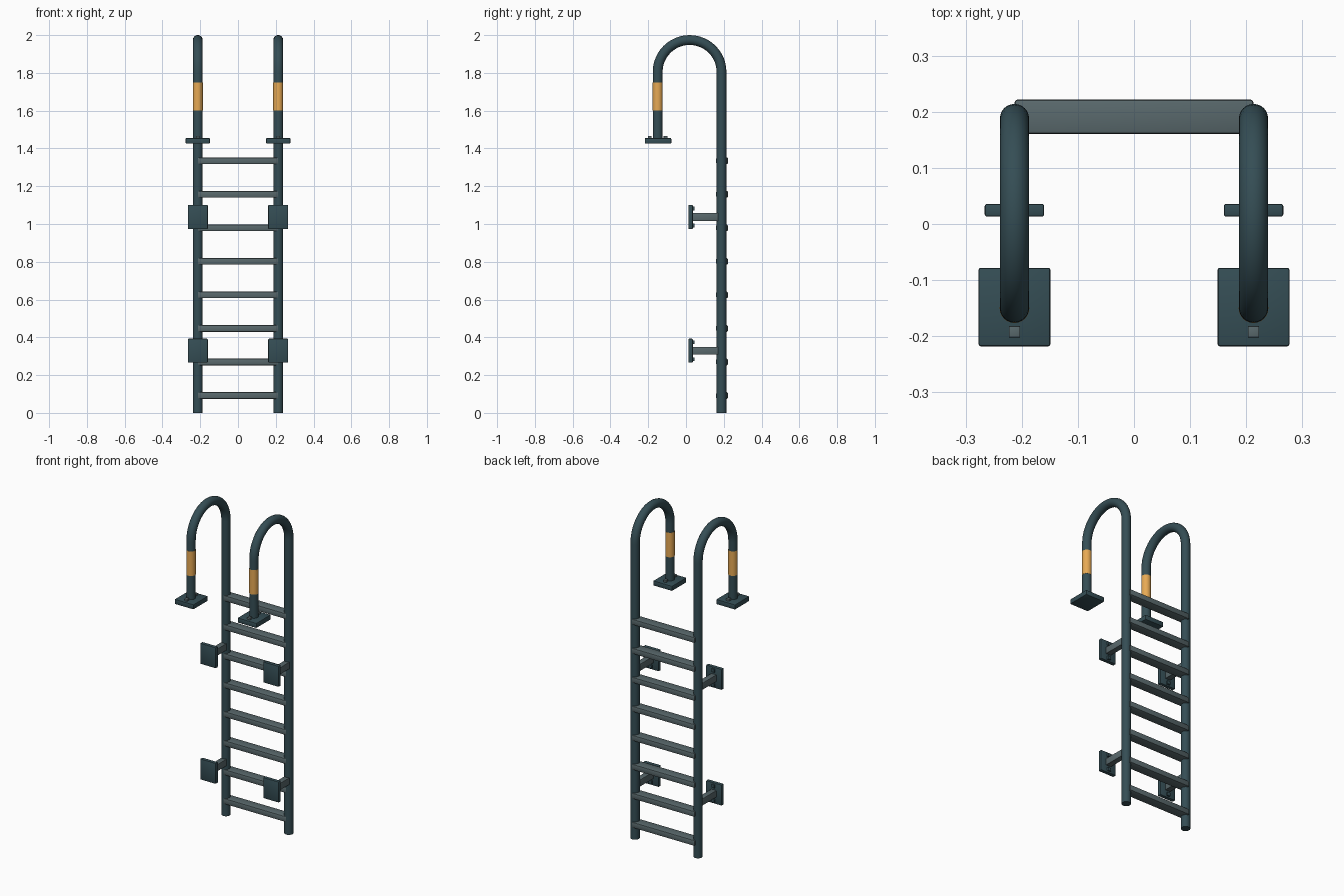
import bpy, bmesh, math
from mathutils import Vector

if "Cube" in bpy.data.objects:
    bpy.data.objects.remove(bpy.data.objects["Cube"])

RAIL_X, RAIL_Y, LEG_Y, R = 0.213, 0.188, -0.15, 0.026


def material(name, rgb):
    m = bpy.data.materials.new(name)
    m.diffuse_color = (*rgb, 1)
    m.use_nodes = True
    m.node_tree.nodes["Principled BSDF"].inputs["Base Color"].default_value = m.diffuse_color
    return m


TEAL = material("dark_teal", (0.035, 0.075, 0.09))
GREY = material("steel_grey", (0.10, 0.14, 0.15))
AMBER = material("amber", (0.8, 0.4, 0.09))


def finish(name, bm, mat, smooth=False):
    bmesh.ops.recalc_face_normals(bm, faces=bm.faces)
    me = bpy.data.meshes.new(name)
    bm.to_mesh(me)
    bm.free()
    me.materials.append(mat)
    ob = bpy.data.objects.new(name, me)
    bpy.context.collection.objects.link(ob)
    if smooth:
        bpy.ops.object.select_all(action='DESELECT')
        ob.select_set(True)
        bpy.context.view_layer.objects.active = ob
        bpy.ops.object.shade_smooth_by_angle(angle=math.radians(40))
    return ob


def box(name, center, size, mat, bevel=0.0):
    bm = bmesh.new()
    bmesh.ops.create_cube(bm, size=1)
    for v in bm.verts:
        v.co = Vector([c + s * k for c, s, k in zip(center, size, v.co)])
    if bevel:
        bmesh.ops.bevel(bm, geom=bm.edges[:], offset=bevel, segments=2,
                        profile=0.5, affect='EDGES')
    return finish(name, bm, mat, smooth=bool(bevel))


def tube(name, x, path, radius, mat, sides=24):
    """Sweep a circle along a (y, z) path at constant x."""
    bm = bmesh.new()
    rings = []
    for i, p in enumerate(path):
        a, b = path[max(i - 1, 0)], path[min(i + 1, len(path) - 1)]
        t = Vector((b[0] - a[0], b[1] - a[1])).normalized()
        ring = []
        for k in range(sides):
            ang = 2 * math.pi * k / sides
            u, w = radius * math.cos(ang), radius * math.sin(ang)
            ring.append(bm.verts.new((x + u, p[0] - t.y * w, p[1] + t.x * w)))
        rings.append(ring)
    for r0, r1 in zip(rings, rings[1:]):
        for k in range(sides):
            n = (k + 1) % sides
            bm.faces.new((r0[k], r0[n], r1[n], r1[k]))
    bm.faces.new(rings[0])
    bm.faces.new(rings[-1])
    return finish(name, bm, mat, smooth=True)


# Side rail path: straight post, half-circle hook, short front leg
bend = (RAIL_Y - LEG_Y) / 2
mid_y, bend_z = (RAIL_Y + LEG_Y) / 2, 2.0 - R - bend
path = [(RAIL_Y, 0.0)]
for i in range(25):
    a = math.pi * i / 24
    path.append((mid_y + bend * math.cos(a), bend_z + bend * math.sin(a)))
path.append((LEG_Y, 1.44))

for side, s in (("left", -1), ("right", 1)):
    x = s * RAIL_X
    tube(f"{side}_rail", x, path, R, TEAL)
    tube(f"{side}_grip_band", x, [(LEG_Y, 1.60), (LEG_Y, 1.75)], R + 0.0005, AMBER)

    # Floor plate with bolts
    box(f"{side}_floor_plate", (x, -0.148, 1.44), (0.128, 0.14, 0.03), TEAL, 0.004)
    for i, dy in enumerate((-0.042, 0.042)):
        box(f"{side}_floor_bolt_{i + 1}", (x, LEG_Y + dy, 1.459),
            (0.02, 0.02, 0.016), GREY, 0.001)

    # Wall brackets: plate, arm and bolts
    for level, z in (("lower", 0.329), ("upper", 1.037)):
        box(f"{side}_{level}_wall_plate", (x, 0.0245, z), (0.106, 0.023, 0.127), TEAL, 0.004)
        box(f"{side}_{level}_bracket_arm", (x, 0.105, z), (0.035, 0.15, 0.042), GREY, 0.003)
        for i, dz in enumerate((-0.045, 0.045)):
            box(f"{side}_{level}_wall_bolt_{i + 1}", (x, 0.038, z + dz),
                (0.02, 0.016, 0.02), TEAL, 0.001)

# Rungs
for i in range(8):
    box(f"rung_{i + 1}", (0, 0.191, 0.092 + i * 0.1775),
        (2 * RAIL_X, 0.062, 0.035), GREY, 0.006)
